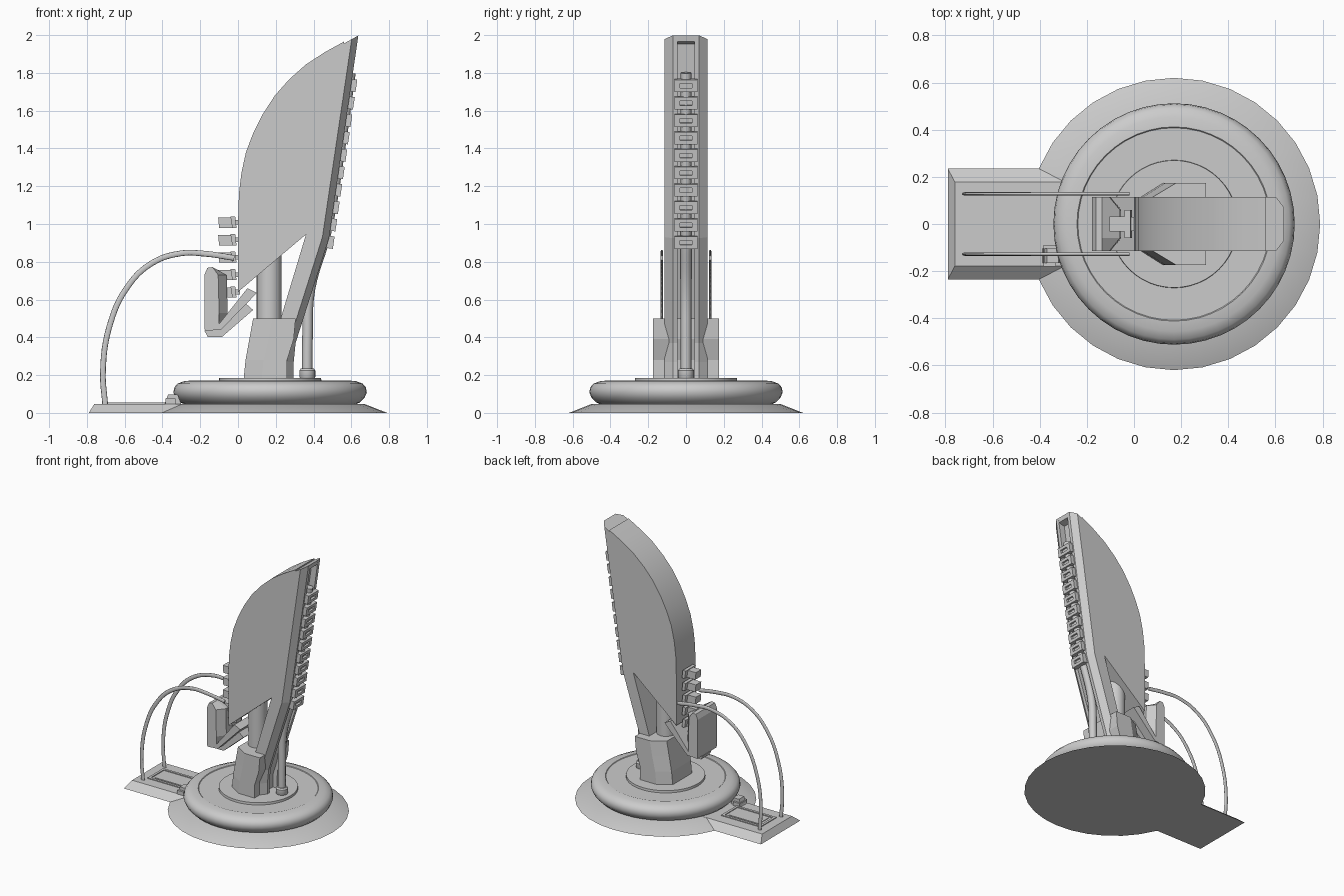
import bpy, bmesh, math
from mathutils import Vector

if "Cube" in bpy.data.objects:
    bpy.data.objects.remove(bpy.data.objects["Cube"])

grey = bpy.data.materials.new("light grey")
grey.diffuse_color = (0.6, 0.6, 0.6, 1)
grey.use_nodes = True
grey.node_tree.nodes["Principled BSDF"].inputs["Base Color"].default_value = grey.diffuse_color
CX = 0.17  # centre of the round base


def finish(name, bm, smooth=None):
    bmesh.ops.recalc_face_normals(bm, faces=bm.faces)
    me = bpy.data.meshes.new(name)
    bm.to_mesh(me)
    bm.free()
    ob = bpy.data.objects.new(name, me)
    bpy.context.collection.objects.link(ob)
    me.materials.append(grey)
    if smooth:
        bpy.ops.object.select_all(action='DESELECT')
        ob.select_set(True)
        bpy.context.view_layer.objects.active = ob
        bpy.ops.object.shade_smooth_by_angle(angle=math.radians(smooth))
    return ob


def loft(name, rings, smooth=None):
    """Skin equal-length closed rings and cap both ends."""
    bm = bmesh.new()
    vs = [[bm.verts.new(p) for p in r] for r in rings]
    n = len(vs[0])
    for a, b in zip(vs, vs[1:]):
        for i in range(n):
            bm.faces.new((a[i], a[(i + 1) % n], b[(i + 1) % n], b[i]))
    bm.faces.new(vs[0])
    bm.faces.new(vs[-1])
    return finish(name, bm, smooth)


def prism(name, pts, hw, y=0, smooth=None):
    """Side profile in x, z extruded across y."""
    return loft(name, [[(x, y + s * hw, z) for x, z in pts] for s in (-1, 1)], smooth)


def box(name, x0, x1, y0, y1, z0, z1):
    return prism(name, [(x0, z0), (x1, z0), (x1, z1), (x0, z1)], (y1 - y0) / 2, (y0 + y1) / 2)


def turned(name, prof, cx, seg=48, smooth=35):
    """Radius, height profile turned about a vertical axis."""
    ang = [2 * math.pi * i / seg for i in range(seg)]
    return loft(name, [[(cx + r * math.cos(a), r * math.sin(a), z) for a in ang] for r, z in prof], smooth)


def tube(name, pts, r, y=0, flat=1):
    """Round tube through side-profile points, optionally flattened in y."""
    cu = bpy.data.curves.new(name, 'CURVE')
    cu.dimensions = '3D'
    cu.bevel_depth, cu.bevel_resolution, cu.use_fill_caps = r, 2, True
    cu.resolution_u = 6
    sp = cu.splines.new('BEZIER')
    sp.bezier_points.add(len(pts) - 1)
    for p, (x, z) in zip(sp.bezier_points, pts):
        p.co = (x, 0, z)
        p.handle_left_type = p.handle_right_type = 'AUTO'
    cu.materials.append(grey)
    ob = bpy.data.objects.new(name, cu)
    ob.location.y, ob.scale.y = y, flat
    bpy.context.collection.objects.link(ob)


# Ground plinth: sloped round foot and side platform
turned("foot_plate", [(0.62, 0), (0.5, 0.047)], CX, 32)
loft("side_platform", [
    [(-0.79, -0.235, 0), (0, -0.235, 0), (0, 0.235, 0), (-0.79, 0.235, 0)],
    [(-0.76, -0.178, 0.048), (0, -0.178, 0.048), (0, 0.178, 0.048), (-0.76, 0.178, 0.048)]])

# Platform hatch: raised rim around an inner panel
for s in (-1, 1):
    box("hatch_rim_long", -0.69, -0.36, s * 0.085 - 0.009, s * 0.085 + 0.009, 0.045, 0.054)
for x in (-0.69, -0.378):
    box("hatch_rim_short", x, x + 0.018, -0.076, 0.076, 0.045, 0.054)
box("hatch_panel", -0.65, -0.40, -0.06, 0.06, 0.045, 0.052)

# Small connector beside the hatch
prism("connector", [(-0.39, 0.045), (-0.37, 0.098), (-0.32, 0.098), (-0.30, 0.045)], 0.03, -0.135)
box("connector_plug", -0.385, -0.33, -0.18, -0.09, 0.045, 0.075)

# Rounded turntable and its centre disc
turned("turntable", [(0.44, 0.04), (0.475, 0.055), (0.5, 0.08), (0.512, 0.108), (0.507, 0.135),
                     (0.49, 0.155), (0.455, 0.168), (0.412, 0.172), (0.408, 0.168)], CX, 48, 40)
turned("centre_disc", [(0.272, 0.16), (0.27, 0.185)], CX)

# Pedestal block with chamfered front corners
ped = []
for x0, xm, x1, z in ((0.03, 0.165, 0.26, 0.18), (0.04, 0.175, 0.26, 0.28),
                      (0.06, 0.2, 0.295, 0.39), (0.08, 0.22, 0.305, 0.5)):
    half = [(x0, 0.115), (xm - 0.04, 0.175), (x1, 0.175)]
    ped.append([(x, y, z) for x, y in half] + [(x, -y, z) for x, y in reversed(half)])
loft("pedestal", ped)

# Spine: chamfered back with a central channel
spine = []
for xi, zi, xo, zo in ((0.15, 0.18, 0.295, 0.18), (0.155, 0.27, 0.295, 0.27), (0.19, 0.38, 0.305, 0.37),
                       (0.36, 0.945, 0.482, 0.925), (0.56, 1.955, 0.637, 1.998)):
    half = [(xi, 0.115), (xo - 0.035, 0.115), (xo, 0.07), (xo, 0.045), (xo - 0.05, 0.045)]
    ring = half + [(x, -y) for x, y in reversed(half)]
    spine.append([(x, y, zi + (zo - zi) * (x - xi) / (xo - xi)) for x, y in ring])
loft("spine", spine)
prism("spine_cap", [(0.575, 1.95), (0.632, 1.965), (0.637, 1.998), (0.587, 1.97)], 0.045)

# Large curved blade panel
prism("blade", [(0, 0.64), (0, 1.0), (0.005, 1.16), (0.018, 1.27), (0.042, 1.38), (0.08, 1.48),
                (0.13, 1.58), (0.195, 1.68), (0.27, 1.765), (0.36, 1.845), (0.46, 1.91),
                (0.56, 1.965), (0.56, 1.955), (0.36, 0.945)], 0.115, 0, 25)

# Inner column and rear pipe
turned("inner_column", [(0.066, 0.45), (0.066, 0.9)], 0.165, 24)
tube("rear_pipe", [(0.366, 0.18), (0.368, 0.4), (0.38, 0.65), (0.465, 0.95), (0.54, 1.4), (0.595, 1.8)], 0.028)
turned("pipe_collar", [(0.036, 0.18), (0.042, 0.19), (0.042, 0.225), (0.034, 0.235)], 0.367, 20)

# Back ribs: tilted blocks with a recessed slot
t = math.radians(8.4)
along, out = Vector((math.sin(t), 0, math.cos(t))), Vector((math.cos(t), 0, -math.sin(t)))
for i in range(10):
    z = 0.905 + i * 0.0922
    c = Vector((0.482 + (z - 0.925) * 0.1445, 0, z))
    rings = []
    for d, w, h in ((-0.012, 0.06, 0.033), (0.028, 0.06, 0.033), (0.028, 0.032, 0.012), (0.012, 0.032, 0.012)):
        rings.append([c + out * d + along * (a * h) + Vector((0, b * w, 0))
                      for a, b in ((-1, -1), (-1, 1), (1, 1), (1, -1))])
    loft("back_rib", rings)

# Front ribs: wide root plate with a narrow tooth
for i in range(5):
    z = 1.01 - i * 0.0925
    prism("front_tooth", [(-0.105, z + 0.025), (-0.1, z - 0.03), (-0.03, z - 0.03), (-0.03, z + 0.025)], 0.032)
    prism("front_rib_root", [(-0.04, z + 0.03), (-0.03, z - 0.03), (-0.008, z - 0.03), (-0.015, z + 0.03)], 0.06)
    box("front_rib_pin", -0.02, 0.01, -0.03, 0.03, z - 0.012, z + 0.012)

# Guard: padded slab tapering inwards, on an angled arm
guard = []
for y, inset in ((-0.115, 0), (-0.06, 1), (0.06, 1), (0.115, 0)):
    xi = -0.105 + 0.045 * inset
    guard.append([(x, y, z) for x, z in ((-0.178, 0.45), (-0.178, 0.73), (-0.162, 0.768), (-0.135, 0.772),
                                         (xi, 0.73), (xi + 0.005, 0.53), (-0.1, 0.45))])
loft("guard_pad", guard)
prism("guard_arm", [(-0.178, 0.455), (-0.175, 0.435), (-0.09, 0.44), (0.10, 0.635),
                    (0.05, 0.66), (-0.105, 0.465)], 0.115)
prism("guard_brace", [(-0.178, 0.435), (-0.16, 0.402), (-0.085, 0.402), (0.08, 0.545), (0.04, 0.58),
                      (-0.09, 0.445)], 0.05)

# Pair of arched cables from platform to blade
for s in (-1, 1):
    tube("cable", [(-0.703, 0.04), (-0.715, 0.22), (-0.68, 0.46), (-0.59, 0.66), (-0.46, 0.79),
                   (-0.3, 0.845), (-0.17, 0.842), (-0.02, 0.82)], 0.015, s * 0.128, 0.5)
